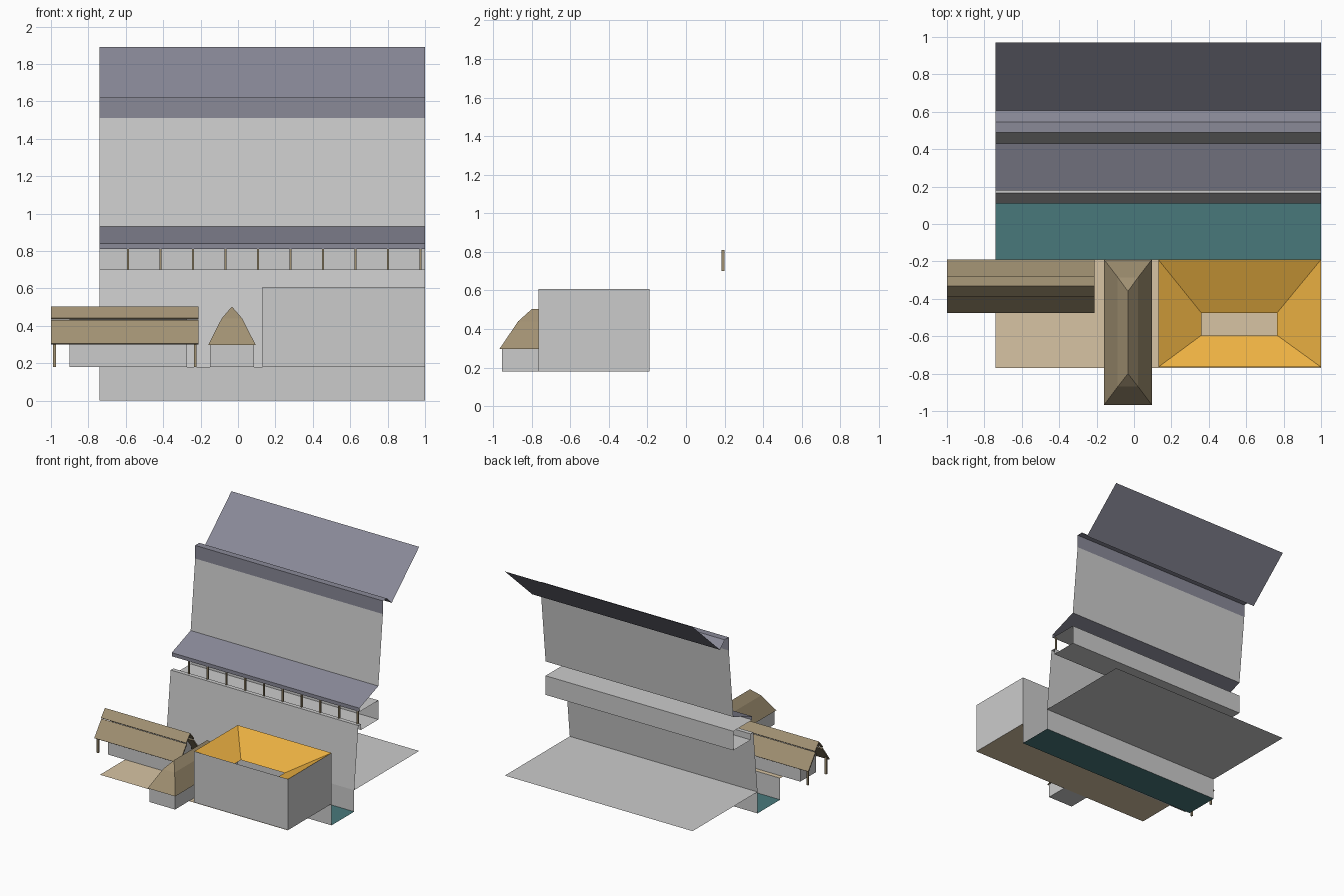
import bpy
import bmesh

if "Cube" in bpy.data.objects:
    bpy.data.objects.remove(bpy.data.objects["Cube"])


def material(name, rgb):
    m = bpy.data.materials.new(name)
    m.diffuse_color = (*[(c / 255) ** 2.2 for c in rgb], 1)
    m.use_nodes = True
    m.node_tree.nodes["Principled BSDF"].inputs["Base Color"].default_value = m.diffuse_color
    return m


slate = material("slate", (136, 136, 150))
water = material("water", (74, 120, 122))
paving = material("paving", (214, 194, 162))
tile = material("orange_tile", (236, 176, 68))
wood = material("wood", (160, 144, 114))


def mesh_object(name, verts, faces, mat=None):
    mesh = bpy.data.meshes.new(name)
    mesh.from_pydata(verts, [], faces)
    ob = bpy.data.objects.new(name, mesh)
    bpy.context.collection.objects.link(ob)
    if mat:
        mesh.materials.append(mat)
    return ob


def strip(name, profile, mat=None, x0=-0.74, x1=1.0, thick=0):
    """Sweep an open (y, z) profile along x as a sheet."""
    verts = [(x, y, z) for y, z in profile for x in (x0, x1)]
    faces = [(2 * i, 2 * i + 1, 2 * i + 3, 2 * i + 2) for i in range(len(profile) - 1)]
    ob = mesh_object(name, verts, faces, mat)
    if thick:
        mod = ob.modifiers.new("thickness", 'SOLIDIFY')
        mod.thickness = thick
    return ob


def rings(name, loops, mat=None, cap_bottom=False, cap_top=False):
    """Bridge stacked rectangles given as (x0, x1, y0, y1, z)."""
    verts, faces = [], []
    for x0, x1, y0, y1, z in loops:
        verts += [(x0, y0, z), (x1, y0, z), (x1, y1, z), (x0, y1, z)]
    for k in range(len(loops) - 1):
        for i in range(4):
            j = (i + 1) % 4
            faces.append((4 * k + i, 4 * k + j, 4 * k + 4 + j, 4 * k + 4 + i))
    if cap_bottom:
        faces.append((3, 2, 1, 0))
    if cap_top:
        n = len(verts)
        faces.append((n - 4, n - 3, n - 2, n - 1))
    ob = mesh_object(name, verts, faces, mat)
    bm = bmesh.new()
    bm.from_mesh(ob.data)
    bmesh.ops.remove_doubles(bm, verts=bm.verts, dist=0.0005)
    bm.to_mesh(ob.data)
    bm.free()
    return ob


def box(name, x0, x1, y0, y1, z0, z1, mat=None):
    return rings(name, [(x0, x1, y0, y1, z0), (x0, x1, y0, y1, z1)], mat, True, True)


# Ground: front terrace, sunken canal and rear ground
strip("terrace", [(-0.77, 0.18), (-0.19, 0.18)], paving)
strip("near_canal_wall", [(-0.19, 0.18), (-0.19, 0)])
strip("canal_water", [(-0.19, 0), (0.11, 0)], water)
strip("far_canal_wall", [(0.11, 0), (0.11, 0.18)])
strip("rear_ground", [(0.11, 0.18), (0.97, 0.18)])

# Tall leaning wall with gallery, gallery roof and upper roof
strip("lower_wall", [(0.11, 0.18), (0.165, 0.70)])
strip("gallery", [(0.165, 0.70), (0.20, 0.70), (0.20, 0.65),
                  (0.43, 0.65), (0.43, 0.81), (0.18, 0.81)])
strip("gallery_roof", [(0.18, 0.81), (0.18, 0.84), (0.43, 0.93)], slate)
strip("upper_wall", [(0.43, 0.93), (0.49, 1.51)])
strip("upper_roof", [(0.49, 1.51), (0.49, 1.62), (0.545, 1.62),
                     (0.607, 1.56), (0.97, 1.89)], slate)
for i in range(10):
    x = -0.588 + i * 0.1738
    box(f"gallery_post_{i + 1}", x - 0.006, x + 0.006, 0.185, 0.199, 0.70, 0.81, wood)

# Courtyard house with inward sloping roof
outer = (0.13, 1.0, -0.765, -0.19)
rings("courtyard_walls", [(*outer, 0.18), (*outer, 0.607)])
rings("courtyard_roof", [(*outer, 0.607), (0.36, 0.765, -0.595, -0.475, 0.485)], tile)

# Hipped wing with a kinked roof
box("wing_walls", -0.15, 0.085, -0.955, -0.19, 0.18, 0.30)
rings("wing_roof", [(-0.16, 0.095, -0.967, -0.19, 0.297),
                    (-0.087, 0.022, -0.87, -0.285, 0.44),
                    (-0.0325, -0.0325, -0.80, -0.36, 0.503)], wood, cap_bottom=True)

# Gabled hall with two-tier roof and corner posts
mid = -0.3325
strip("hall_lower_roof", [(mid - 0.1425, 0.305), (mid - 0.048, 0.432)],
      wood, -1, -0.21, 0.01)
strip("hall_lower_roof_back", [(mid + 0.048, 0.432), (mid + 0.1425, 0.305)],
      wood, -1, -0.21, 0.01)
strip("hall_upper_roof", [(mid - 0.054, 0.441), (mid, 0.503), (mid + 0.054, 0.441)],
      wood, -1, -0.21, 0.01)
rings("hall_walls", [(-0.90, -0.272, mid - 0.105, mid + 0.105, 0.18),
                     (-0.90, -0.272, mid - 0.105, mid + 0.105, 0.335),
                     (-0.90, -0.272, mid - 0.038, mid + 0.038, 0.425),
                     (-0.90, -0.272, mid, mid, 0.475)], cap_bottom=True)
for x in (-0.981, -0.229):
    for s in (-1, 1):
        y = mid + s * 0.12
        box("hall_post", x - 0.007, x + 0.007, y - 0.007, y + 0.007, 0.18, 0.322, wood)
